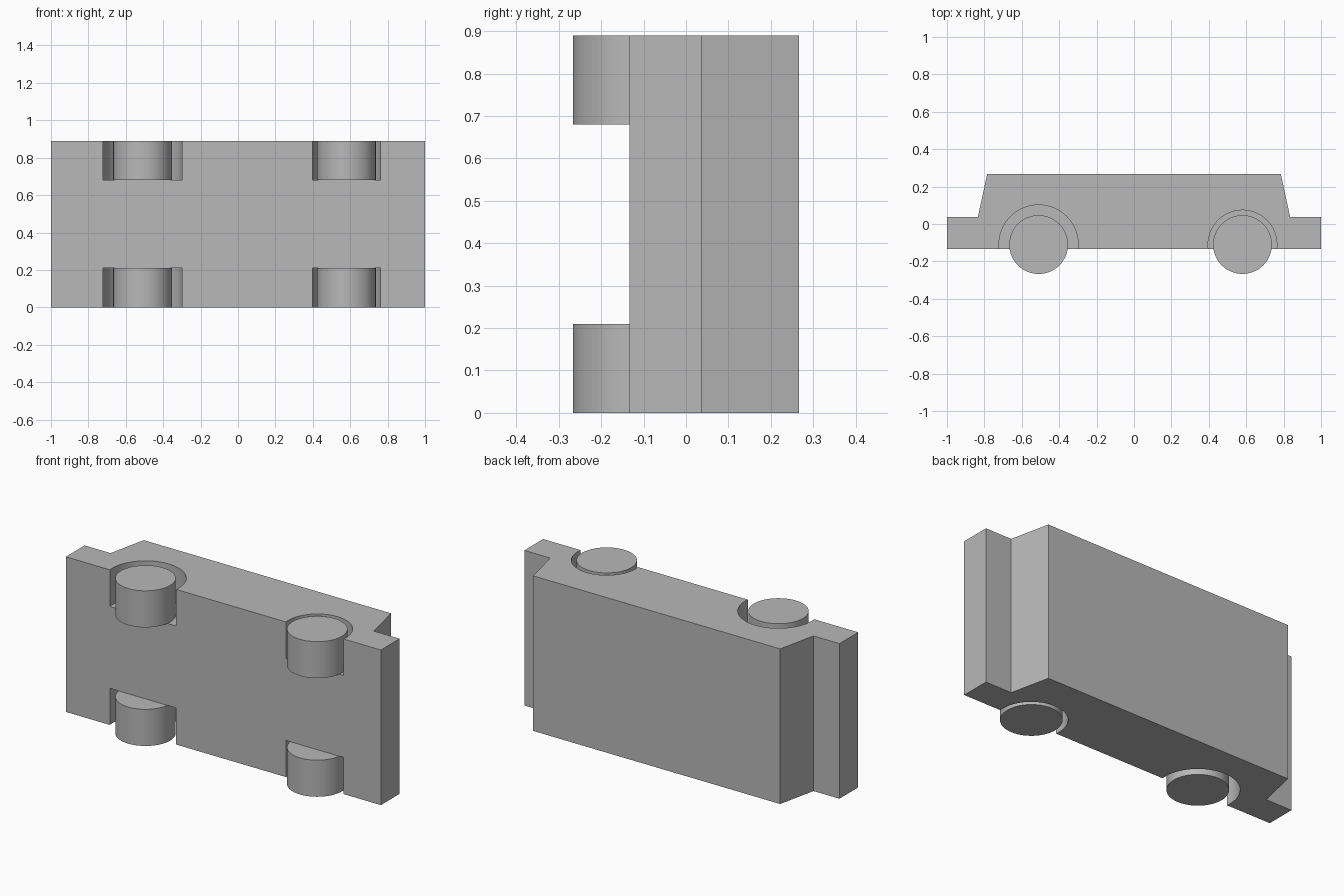
import bpy
import bmesh
import math

if "Cube" in bpy.data.objects:
    bpy.data.objects.remove(bpy.data.objects["Cube"], do_unlink=True)

HEIGHT = 0.89        # full width of the car, which lies on its side
WHEEL_DEPTH = 0.21
AXLE_Y = -0.11
WHEEL_RADIUS = 0.157
# name, axle x, arch radius
AXLES = [("right", -0.51, 0.212), ("left", 0.58, 0.184)]

grey = bpy.data.materials.new("plain grey")
grey.use_nodes = True
colour = (0.48, 0.48, 0.48, 1)
grey.diffuse_color = colour
grey.node_tree.nodes["Principled BSDF"].inputs["Base Color"].default_value = colour


def smooth(obj):
    bpy.ops.object.select_all(action="DESELECT")
    obj.select_set(True)
    bpy.context.view_layer.objects.active = obj
    bpy.ops.object.shade_smooth_by_angle(angle=math.radians(30))


def cylinder(name, x, radius, z0, z1):
    bpy.ops.mesh.primitive_cylinder_add(
        vertices=64, radius=radius, depth=z1 - z0,
        location=(x, AXLE_Y, (z0 + z1) / 2))
    obj = bpy.context.object
    obj.name = name
    obj.data.materials.append(grey)
    return obj


# Body: half silhouette mirrored in x, then extruded
half = [(1, -0.133), (1, 0.037), (0.835, 0.037), (0.785, 0.267)]
outline = half + [(-x, y) for x, y in reversed(half)]
bm = bmesh.new()
base = bm.faces.new([bm.verts.new((x, y, 0)) for x, y in outline])
top = bmesh.ops.extrude_face_region(bm, geom=[base])["geom"]
bmesh.ops.translate(bm, vec=(0, 0, HEIGHT),
                    verts=[v for v in top if isinstance(v, bmesh.types.BMVert)])
bmesh.ops.recalc_face_normals(bm, faces=bm.faces)
mesh = bpy.data.meshes.new("body")
bm.to_mesh(mesh)
bm.free()
body = bpy.data.objects.new("body", mesh)
bpy.context.collection.objects.link(body)
mesh.materials.append(grey)

# Wheels, each in an arch cut into the body
for side, x, arch_radius in AXLES:
    for level, z0, z1, below, above in (
            ("lower", 0, WHEEL_DEPTH, 0.1, 0),
            ("upper", HEIGHT - WHEEL_DEPTH, HEIGHT, 0, 0.1)):
        cutter = cylinder("arch_cutter", x, arch_radius, z0 - below, z1 + above)
        cutter.hide_render = True
        cut = body.modifiers.new("arch", "BOOLEAN")
        cut.operation = "DIFFERENCE"
        cut.solver = "EXACT"
        cut.object = cutter
        bpy.context.view_layer.objects.active = body
        bpy.ops.object.modifier_apply(modifier=cut.name)
        bpy.data.objects.remove(cutter, do_unlink=True)
        smooth(cylinder(f"{side}_{level}_wheel", x, WHEEL_RADIUS, z0, z1))

smooth(body)
